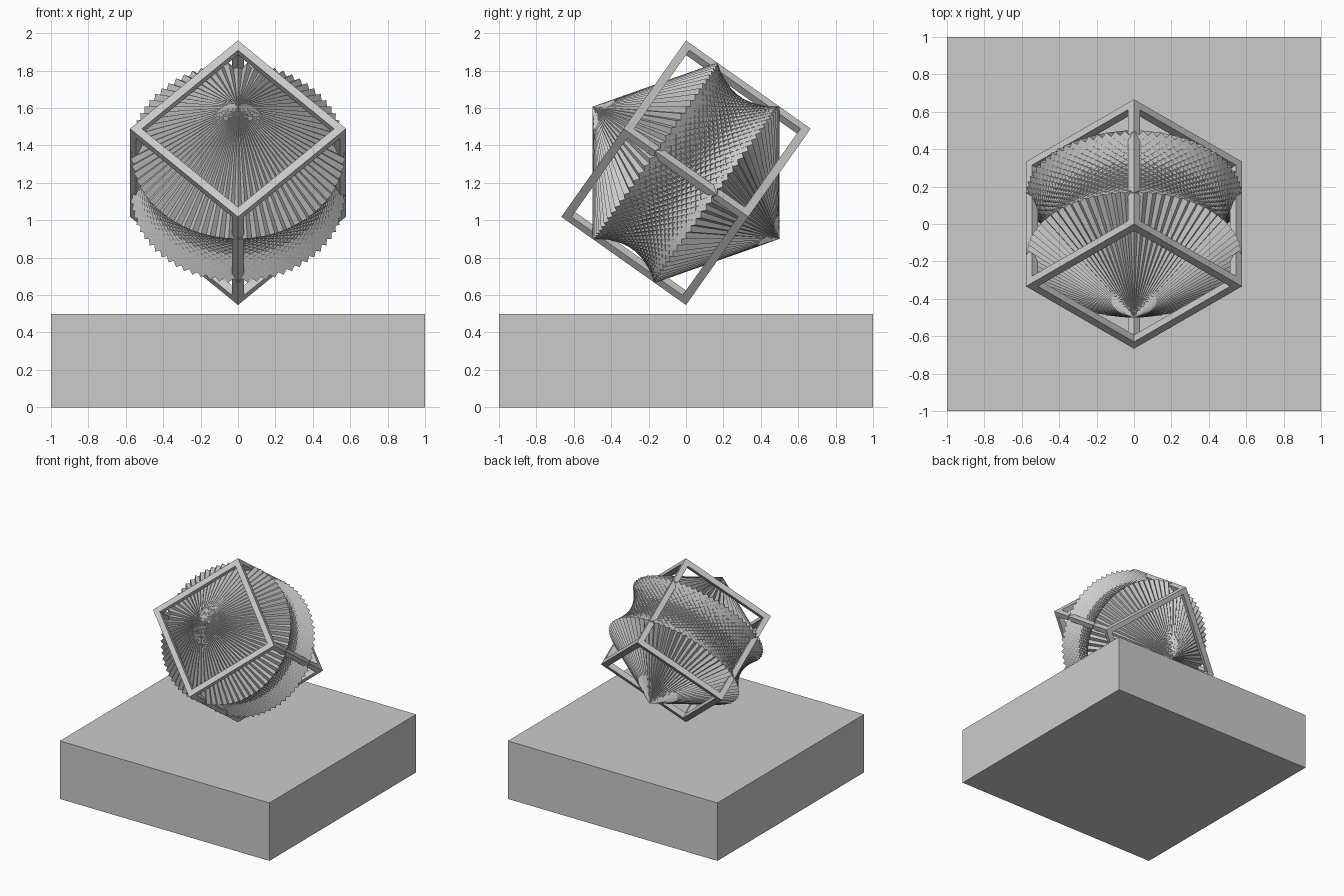
import bpy, bmesh, math
from mathutils import Matrix, Vector

if "Cube" in bpy.data.objects:
    bpy.data.objects.remove(bpy.data.objects["Cube"])

CENTRE = Vector((0, 0, 1.254))
FRAME = math.sqrt(2 / 3)      # outer cube edge, balanced on a corner
BAR = 0.045                   # frame bar thickness
INNER = math.sqrt(0.5)        # edge of each spun cube
COPIES = 24                   # spun cubes, 5 degrees apart


def columns(a, b, c):
    return Matrix((a, b, c)).transposed().to_4x4()


def make_object(name, bm):
    bmesh.ops.recalc_face_normals(bm, faces=bm.faces)
    mesh = bpy.data.meshes.new(name)
    bm.to_mesh(mesh)
    bm.free()
    obj = bpy.data.objects.new(name, mesh)
    bpy.context.collection.objects.link(obj)
    return obj


def add_box(bm, size, matrix):
    bmesh.ops.create_cube(bm, size=1, matrix=matrix @ Matrix.Diagonal((*size, 1)))


# Square plinth
bm = bmesh.new()
add_box(bm, (2, 2, 0.5), Matrix.Translation((0, 0, 0.25)))
make_object("plinth", bm)

# Open cube frame standing on one corner
axis = Vector((0, -math.sqrt(2 / 3), math.sqrt(1 / 3)))
side_a = Vector((math.sqrt(0.5), math.sqrt(1 / 6), math.sqrt(1 / 3)))
side_b = Vector((-side_a.x, side_a.y, side_a.z))
orient = Matrix.Translation(CENTRE) @ columns(axis, side_a, side_b)
bm = bmesh.new()
off = (FRAME - BAR) / 2
for d in range(3):
    for s in (-1, 1):
        for t in (-1, 1):
            size, pos = [BAR] * 3, [0, 0, 0]
            size[d] = FRAME if d == 0 else FRAME - 2 * BAR
            pos[(d + 1) % 3], pos[(d + 2) % 3] = s * off, t * off
            add_box(bm, size, orient @ Matrix.Translation(pos))
make_object("cube_frame", bm)

# Cubes spun about their body diagonal, which is square to a frame face
up = Vector((0, math.sqrt(1 / 3), math.sqrt(2 / 3)))
across = axis.cross(up)
edges = []
for k in range(3):
    ang = k * math.tau / 3
    radial = up * math.cos(ang) + across * math.sin(ang)
    edges.append(axis / math.sqrt(3) + radial * math.sqrt(2 / 3))
cube = columns(*edges)
bm = bmesh.new()
for i in range(COPIES):
    spin = Matrix.Rotation(i * math.tau / 3 / COPIES, 4, axis)
    add_box(bm, (INNER,) * 3, Matrix.Translation(CENTRE) @ spin @ cube)
make_object("spun_cubes", bm)
